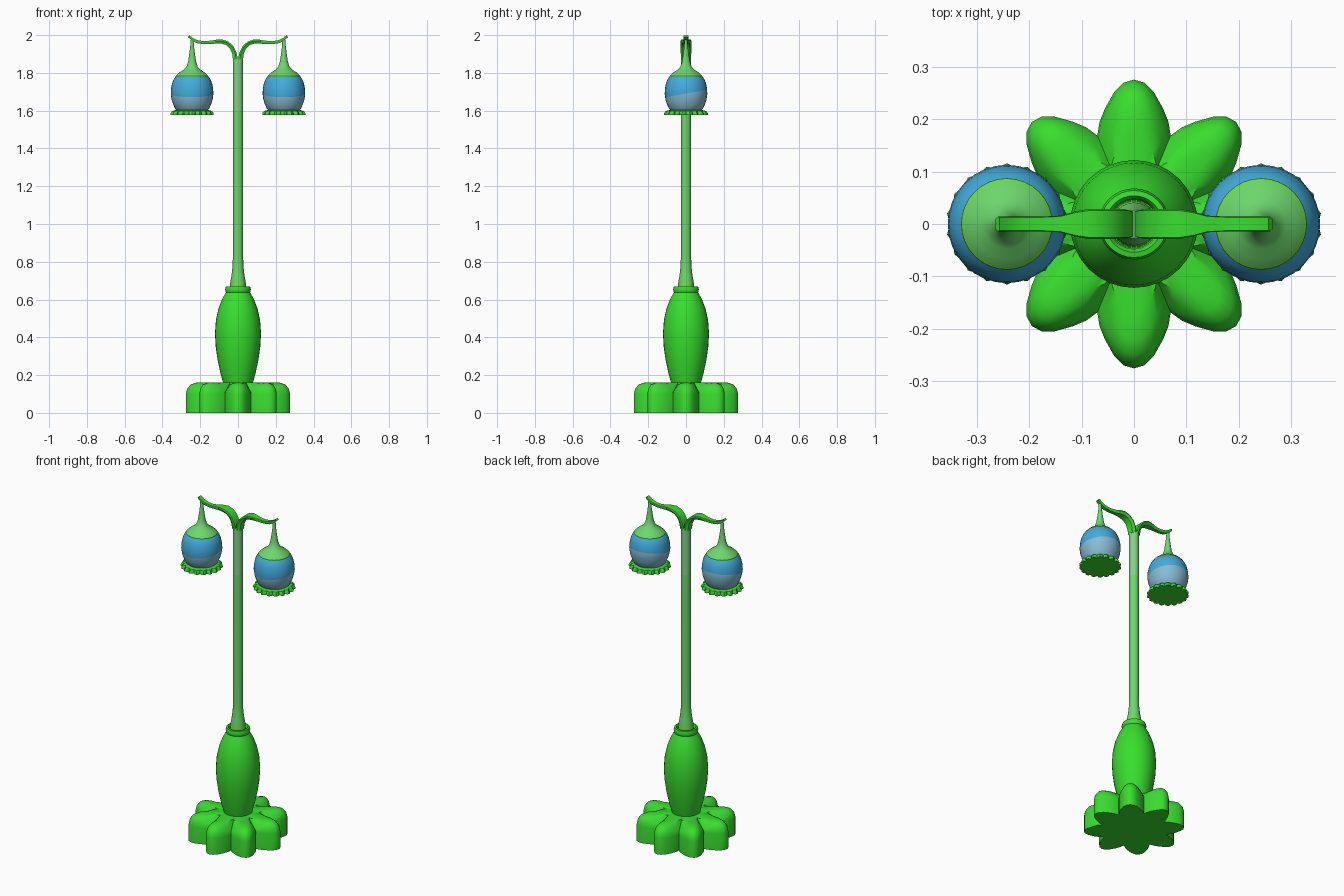
import bpy, bmesh, math
from mathutils import Vector

if "Cube" in bpy.data.objects:
    bpy.data.objects.remove(bpy.data.objects["Cube"])


def lin(c):
    c /= 255
    return c / 12.92 if c <= 0.04045 else ((c + 0.055) / 1.055) ** 2.4


def material(name, r, g, b):
    m = bpy.data.materials.new(name)
    m.diffuse_color = (lin(r), lin(g), lin(b), 1)
    m.use_nodes = True
    m.node_tree.nodes["Principled BSDF"].inputs["Base Color"].default_value = m.diffuse_color
    return m


LEAF = material("leaf green", 56, 222, 46)
PALE = material("pale stem green", 108, 216, 108)
SOFT = material("soft upper stem green", 130, 212, 132)
LIME = material("lime rim", 108, 224, 68)
BLUE = material("lamp blue", 66, 172, 222)
GREY = material("lamp grey blue", 136, 188, 212)


def finish(name, bm, mats, loc=(0, 0, 0), rule=None, angle=35):
    """Turn a bmesh into a named, smooth-shaded object, coloured by a rule."""
    bmesh.ops.remove_doubles(bm, verts=bm.verts, dist=1e-5)
    bmesh.ops.recalc_face_normals(bm, faces=bm.faces)
    if rule:
        for f in bm.faces:
            f.material_index = rule(f.calc_center_median())
    me = bpy.data.meshes.new(name)
    bm.to_mesh(me)
    bm.free()
    for m in mats:
        me.materials.append(m)
    ob = bpy.data.objects.new(name, me)
    ob.location = loc
    bpy.context.collection.objects.link(ob)
    bpy.ops.object.select_all(action='DESELECT')
    ob.select_set(True)
    bpy.context.view_layer.objects.active = ob
    bpy.ops.object.shade_smooth_by_angle(angle=math.radians(angle))
    return ob


def loft(rings, caps=True):
    """Skin a list of closed rings of points."""
    bm = bmesh.new()
    rows = [[bm.verts.new(p) for p in ring] for ring in rings]
    n = len(rows[0])
    for a, b in zip(rows, rows[1:]):
        for i in range(n):
            j = (i + 1) % n
            bm.faces.new((a[i], a[j], b[j], b[i]))
    if caps:
        bm.faces.new(rows[0])
        bm.faces.new(rows[-1])
    return bm


def lathe(profile, seg=32, caps=True):
    return loft([[(r * math.cos(2 * math.pi * i / seg), r * math.sin(2 * math.pi * i / seg), z)
                  for i in range(seg)] for r, z in profile], caps)


# Flower-shaped foot: eight rounded petals with grooves between them
half = [(0.169, 0.070), (0.195, 0.066), (0.222, 0.055), (0.252, 0.038), (0.270, 0.020)]
petal = [(u, -v) for u, v in half] + [(0.276, 0)] + [(u, v) for u, v in reversed(half[1:])]
rings = []
for scale, z_tip, z_groove in [(1, 0, 0), (1, 0.10, 0.10), (0.975, 0.128, 0.112), (0.91, 0.15, 0.12),
                               (0.80, 0.16, 0.132), (0.62, 0.16, 0.16), (0.2, 0.16, 0.16)]:
    ring = []
    for k in range(8):
        a = k * math.pi / 4
        for u, v in petal:
            g = (abs(v) / 0.07) ** 3
            ring.append((scale * (u * math.cos(a) - v * math.sin(a)),
                         scale * (u * math.sin(a) + v * math.cos(a)),
                         z_tip + (z_groove - z_tip) * g))
    rings.append(ring)
finish("petal_foot", loft(rings), [LEAF])

# Swollen bulb with a lipped collar
finish("bulb", lathe([(0.078, 0.155), (0.093, 0.21), (0.108, 0.28), (0.118, 0.35), (0.122, 0.42),
                      (0.117, 0.49), (0.104, 0.55), (0.083, 0.605), (0.064, 0.638), (0.066, 0.642),
                      (0.068, 0.655), (0.064, 0.668), (0.054, 0.670), (0.048, 0.662), (0.046, 0.64)]),
       [LEAF])

# Slender stem flaring at its foot
finish("stem", lathe([(0.044, 0.64), (0.041, 0.69), (0.034, 0.73), (0.029, 0.775), (0.027, 0.83),
                      (0.027, 1.6), (0.027, 1.88)], 24), [LIME, PALE, SOFT],
       rule=lambda c: 0 if c.z < 0.7 else 1 if c.z < 1.6 else 2)

# Centre line of a leaf arm: x, z, half width, half thickness
path = [(0.014, 1.872, 0.026, 0.013), (0.019, 1.905, 0.028, 0.012), (0.034, 1.936, 0.029, 0.011),
        (0.057, 1.957, 0.029, 0.011), (0.085, 1.966, 0.029, 0.011), (0.112, 1.966, 0.024, 0.010),
        (0.14, 1.962, 0.016, 0.009), (0.18, 1.960, 0.014, 0.008), (0.215, 1.965, 0.014, 0.008),
        (0.240, 1.977, 0.014, 0.007), (0.261, 1.994, 0.014, 0.006)]

for side, label in ((-1, "left"), (1, "right")):
    # Curled leaf arm
    rings = []
    for i, (x, z, w, t) in enumerate(path):
        p, q = path[max(i - 1, 0)], path[min(i + 1, len(path) - 1)]
        d = Vector((q[0] - p[0], q[1] - p[1])).normalized()
        nx, nz = -d.y * t, d.x * t
        rings.append([(side * (x + s * nx), y * w, z + s * nz)
                      for s, y in ((1, -0.9), (1, 0.9), (0.3, 1), (-1, 0.7), (-1, -0.7), (0.3, -1))])
    finish(label + "_leaf_arm", loft(rings), [LEAF], angle=40)

    cx = side * 0.243
    # Hanging cap with thin stalk and lime rim
    finish(label + "_lamp_cap",
           lathe([(0.088, 1.776), (0.087, 1.783), (0.080, 1.790), (0.066, 1.803), (0.047, 1.815),
                  (0.030, 1.832), (0.021, 1.86), (0.015, 1.90), (0.010, 1.94), (0.008, 1.975)]),
           [LIME, PALE], (cx, 0, 0), rule=lambda c: 0 if 1.777 < c.z < 1.789 else 1)

    # Round lamp, split into two colours by a tilted plane
    bm = lathe([(0.078, 1.597), (0.090, 1.61), (0.101, 1.635), (0.109, 1.66), (0.113, 1.69),
                (0.111, 1.72), (0.105, 1.748), (0.096, 1.769), (0.085, 1.782)])
    bmesh.ops.bisect_plane(bm, geom=bm.verts[:] + bm.edges[:] + bm.faces[:],
                           plane_co=(0, 0, 1.69), plane_no=(0, -0.17, 1))
    finish(label + "_lamp", bm, [GREY, BLUE], (cx, 0, 0),
           rule=lambda c: 0 if c.z < 1.69 + 0.17 * c.y else 1)

    # Scalloped frill under the lamp
    teeth, step = 18, 4
    n = teeth * step
    wave = (0.100, 0.112, 0.116, 0.112)
    rings = []
    for z, f, flat in ((1.576, 1, 0), (1.586, 1, 0), (1.598, 0.93, 0.2), (1.605, 0.72, 1)):
        ring = []
        for i in range(n):
            r = f * (wave[i % step] * (1 - flat) + 0.11 * flat)
            a = 2 * math.pi * i / n
            ring.append((r * math.cos(a), r * math.sin(a), z))
        rings.append(ring)
    finish(label + "_frill", loft(rings), [LEAF], (cx, 0, 0))
